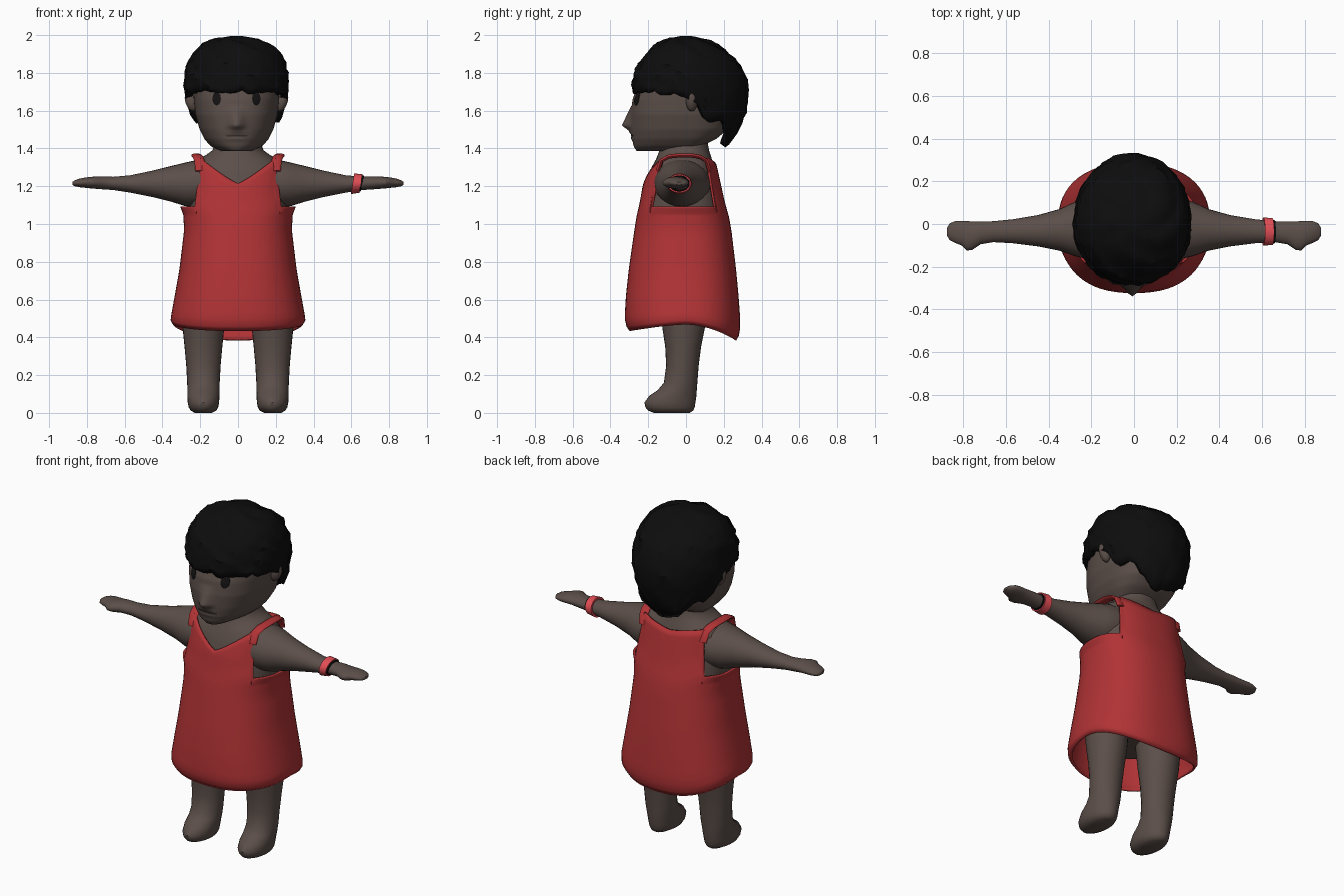
import bpy, bmesh, math, random
from mathutils import Vector

if "Cube" in bpy.data.objects:
    bpy.data.objects.remove(bpy.data.objects["Cube"])

random.seed(4)


def material(name, rgb):
    m = bpy.data.materials.new(name)
    m.diffuse_color = (*rgb, 1)
    m.use_nodes = True
    m.node_tree.nodes["Principled BSDF"].inputs["Base Color"].default_value = m.diffuse_color
    return m


SKIN = material("brown skin", (0.105, 0.077, 0.067))
LIP = material("dark lip", (0.035, 0.024, 0.021))
RED = material("red cloth", (0.44, 0.033, 0.036))
CORAL = material("coral band", (0.75, 0.075, 0.09))
BLACK = material("black hair", (0.004, 0.004, 0.004))
DARK = material("dark eye", (0.007, 0.006, 0.006))


def loft(name, rows, mat, caps=True, thick=0, angle=45):
    """Skin a list of closed rings into a smooth object."""
    bm = bmesh.new()
    vs = [[bm.verts.new(p) for p in r] for r in rows]
    n = len(rows[0])
    for a, b in zip(vs, vs[1:]):
        for j in range(n):
            k = (j + 1) % n
            bm.faces.new((a[j], a[k], b[k], b[j]))
    if caps:
        bm.faces.new(vs[0][::-1])
        bm.faces.new(vs[-1])
        bmesh.ops.recalc_face_normals(bm, faces=bm.faces)
    elif thick and name == "hair":
        bm.faces.new(vs[-1])
    me = bpy.data.meshes.new(name)
    bm.to_mesh(me)
    bm.free()
    ob = bpy.data.objects.new(name, me)
    bpy.context.collection.objects.link(ob)
    me.materials.append(mat)
    bpy.ops.object.select_all(action='DESELECT')
    bpy.context.view_layer.objects.active = ob
    ob.select_set(True)
    bpy.ops.object.shade_smooth_by_angle(angle=math.radians(angle))
    if thick:
        s = ob.modifiers.new("thickness", 'SOLIDIFY')
        s.thickness = thick
        s.offset = -1
    return ob


def lookup(table, z):
    """Linear interpolation of a table keyed by its first column."""
    if z <= table[0][0]:
        return table[0][1:]
    for a, b in zip(table, table[1:]):
        if z <= b[0]:
            t = (z - a[0]) / (b[0] - a[0])
            return tuple(p + (q - p) * t for p, q in zip(a[1:], b[1:]))
    return table[-1][1:]


def spow(v, e):
    return math.copysign(abs(v) ** e, v)


def at(sec, th, z, e=1.0, k=1.0):
    """Point on a section (half width, front y, back y) at an angle."""
    rx, yf, yb = sec
    s = spow(math.sin(th), e)
    return (rx * spow(math.cos(th), e) * k, (yb if s > 0 else -yf) * s * k, z)


def angles(n):
    return [2 * math.pi * i / n for i in range(n)]


# dress: one surface whose hem and neckline vary around the body
GOWN = [(.38, .345, -.30, .275), (.45, .357, -.313, .287), (.50, .357, -.325, .287),
        (.62, .335, -.318, .278), (.76, .31, -.303, .265), (.97, .285, -.273, .24),
        (1.05, .29, -.26, .225), (1.09, .305, -.25, .212), (1.14, .28, -.24, .2),
        (1.2, .27, -.23, .187), (1.3, .27, -.198, .165), (1.37, .27, -.155, .145)]
E = .85
cols = []
for start in (-44, 46, 136, 226):
    cols += [math.radians(start + 88 * i / 16) for i in range(17)]


def hem(th):
    s = math.sin(th)
    return .468 - (.085 * s ** 1.5 if s > 0 else .035 * (-s) ** 1.2)


def neckline(th):
    c, s = abs(math.cos(th)), math.sin(th)
    if c > .705:
        return 1.092
    return 1.315 + .035 * c / .7 if s > 0 else 1.215 + .135 * c / .7


rows = [[at(lookup(GOWN, hem(t)), t, hem(t), E, .965) for t in cols]]
for i in range(1, 17):
    f = .04 + .96 * (i - 1) / 15
    rows.append([at(lookup(GOWN, z), t, z, E) for t in cols
                 for z in [hem(t) + (1.04 - hem(t)) * f]])
for i in range(1, 9):
    rows.append([at(lookup(GOWN, z), t, z, E) for t in cols
                 for z in [1.04 + (neckline(t) - 1.04) * i / 8]])
loft("dress", rows, RED, caps=False, thick=.012)

# torso and neck, tucked just inside the dress
rows = []
for z in (.6, .7, .85, 1.0, 1.08, 1.15, 1.2, 1.25, 1.3):
    k = .8 if z < .65 else .92
    rx, yf, yb = lookup(GOWN, z)
    rows.append([at((min(rx, .28), yf, yb), t, z, E, k) for t in angles(48)])
for z, *sec in [(1.34, .215, -.16, .138), (1.365, .17, -.15, .13), (1.39, .135, -.14, .122),
                (1.43, .122, -.132, .115), (1.52, .12, -.13, .11)]:
    rows.append([at(sec, t, z, .95) for t in angles(48)])
loft("torso", rows, SKIN)

# limb section tables: arm (x, y0, y1, z0, z1), leg (z, half width, y0, y1)
ARM = [(.12, -.16, .12, 1.10, 1.34), (.20, -.168, .128, 1.085, 1.343), (.28, -.15, .103, 1.095, 1.325),
       (.35, -.125, .07, 1.117, 1.308), (.45, -.105, .042, 1.142, 1.283), (.57, -.09, .022, 1.166, 1.258),
       (.66, -.085, .013, 1.18, 1.25), (.72, -.095, .012, 1.184, 1.252), (.76, -.122, .012, 1.187, 1.251),
       (.785, -.124, .014, 1.189, 1.249), (.81, -.1, .015, 1.192, 1.246), (.84, -.088, .013, 1.195, 1.24),
       (.865, -.075, .003, 1.2, 1.231), (.877, -.055, -.018, 1.207, 1.223)]
LEG = [(0, .045, -.17, .02), (.012, .068, -.2, .038), (.03, .078, -.215, .046), (.055, .083, -.22, .05),
       (.09, .085, -.195, .055), (.12, .085, -.15, .057), (.16, .086, -.117, .06), (.25, .091, -.105, .067),
       (.35, .1, -.11, .08), (.45, .11, -.125, .10), (.66, .125, -.15, .12)]


def arm_ring(x, sec, grow=0.0, tilt=0.0):
    y0, y1, z0, z1 = sec
    pts = []
    for t in angles(28):
        zz = math.sin(t)
        pts.append((x + tilt * zz, (y0 + y1) / 2 + ((y1 - y0) / 2 + grow) * math.cos(t),
                    (z0 + z1) / 2 + ((z1 - z0) / 2 + grow) * zz))
    return pts


for side, label in ((1, "right"), (-1, "left")):
    loft(label + "_arm", [[(side * p[0], p[1], p[2]) for p in arm_ring(x, s)]
                          for x, *s in ARM], SKIN)
    loft(label + "_leg", [[(side * .183 + w * math.cos(t), (y0 + y1) / 2 + (y1 - y0) / 2 * math.sin(t), z)
                           for t in angles(28)] for z, w, y0, y1 in LEG], SKIN)

    # shoulder strap bridging front and back panels
    path = [Vector(p) for p in [(.198, -.15, 1.28), (.203, -.132, 1.335), (.213, -.09, 1.357),
                                (.22, -.04, 1.363), (.22, .03, 1.363), (.213, .075, 1.355),
                                (.203, .108, 1.335), (.196, .126, 1.28)]]
    rows = []
    for i, p in enumerate(path):
        d = path[min(i + 1, 7)] - path[max(i - 1, 0)]
        nrm = Vector((0, -d.z, d.y)).normalized()
        rows.append([(side * (p.x + .028 * math.cos(t)), p.y + nrm.y * .011 * math.sin(t),
                      p.z + nrm.z * .011 * math.sin(t)) for t in angles(12)])
    loft(label + "_strap", rows, RED)

# wrist band with a dark lining
for name, x0, x1, g, m in (("wrist_band", .607, .65, .013, CORAL), ("band_lining", .609, .658, .006, BLACK)):
    ends = [(x0, .001), (x0, g), (x1, g), (x1, .001)]
    loft(name, [arm_ring(x, lookup(ARM, x), gr, .008) for x, gr in ends], m, angle=40)

# head
HEAD = [(1.387, .085, -.262, .02), (1.41, .135, -.277, .08), (1.45, .17, -.285, .16), (1.50, .195, -.29, .22),
        (1.58, .218, -.292, .245), (1.66, .226, -.283, .25), (1.75, .23, -.25, .25), (1.85, .2, -.19, .2),
        (1.92, .1, -.1, .1)]
NOSE = [(1.38, 0), (1.48, 0), (1.5, .018), (1.52, .05), (1.57, .025), (1.63, 0), (2, 0)]
CX = -.008


def feature(x, z):
    """Forward bulge of nose and lips."""
    n = lookup(NOSE, z)[0] * math.exp(-(x / .035) ** 2)
    lips = sum(math.exp(-((z - c) / .009) ** 2) for c in (1.452, 1.482))
    return n + .007 * lips * math.exp(-(x / .055) ** 2)


def face_y(x, z):
    rx, yf, yb = lookup(HEAD, z)
    c = min(1, abs(x) / rx) ** (1 / E)
    return yf * (1 - c * c) ** (E / 2) - feature(x, z)


rows = []
for i in range(56):
    z = 1.387 + .533 * i / 55
    ring = []
    for t in angles(96):
        x, y, _ = at(lookup(HEAD, z), t, z, E)
        ring.append((x + CX, y - (feature(x, z) if y < 0 else 0), z))
    rows.append(ring)
loft("head", rows, SKIN, angle=60)


def face_plate(name, x, z, w, h, mat):
    """Thin oval lying on the face surface."""
    rows = []
    for r, lift in ((1, -.004), (1, .003), (.7, .004), (.4, .004), (.05, .004)):
        rows.append([(CX + px, face_y(px, pz) - lift, pz) for t in angles(24)
                     for px, pz in [(x + w * r * math.cos(t), z + h * r * math.sin(t))]])
    loft(name, rows, mat)


for side, label in ((1, "right"), (-1, "left")):
    face_plate(label + "_eye", side * .105, 1.664, .022, .036, DARK)
    # ear
    rows = []
    for i in range(1, 10):
        a = math.pi * i / 10
        rows.append([(CX + side * (.24 + .012 * -math.cos(a)) + .032 * math.sin(a) * math.cos(t),
                      .03 + .03 * math.sin(a) * math.sin(t), 1.65 - .055 * math.cos(a)) for t in angles(16)])
    loft(label + "_ear", rows, SKIN)
face_plate("mouth", 0, 1.467, .06, .005, LIP)

# hair: lumpy dome, short over the face and long at the nape
HAIR = [(1.40, .20, -.2, .205), (1.48, .235, -.24, .275), (1.58, .255, -.265, .31), (1.70, .275, -.288, .335),
        (1.78, .275, -.28, .315), (1.86, .258, -.248, .28), (1.92, .222, -.195, .215), (1.96, .165, -.145, .15),
        (1.985, .09, -.08, .08), (1.995, .03, -.03, .03)]
EDGE = [(-1, 1.70), (-.3, 1.695), (.05, 1.67), (.2, 1.64), (.35, 1.55), (.7, 1.53), (.88, 1.46), (1, 1.41)]
N, M = 60, 15
trim = [lookup(EDGE, math.sin(t))[0] + random.uniform(-.012, .012) for t in angles(N)]
rows = []
for i in range(M + 1):
    f = math.sin(i / M * math.pi / 2)
    ring = []
    for j, t in enumerate(angles(N)):
        z = trim[j] + (1.995 - trim[j]) * f
        lump = 1 + .018 * math.sin(9 * t + 2.2 * i) + random.uniform(-.016, .016)
        x, y, _ = at(lookup(HAIR, z), t, z, .97, lump)
        bump = .008 * math.sin(5 * t + i) if 0 < i < M - 2 else 0
        ring.append((x + CX, y, min(2.0, z + bump)))
    rows.append(ring)
loft("hair", rows, BLACK, caps=False, thick=.035, angle=28)
